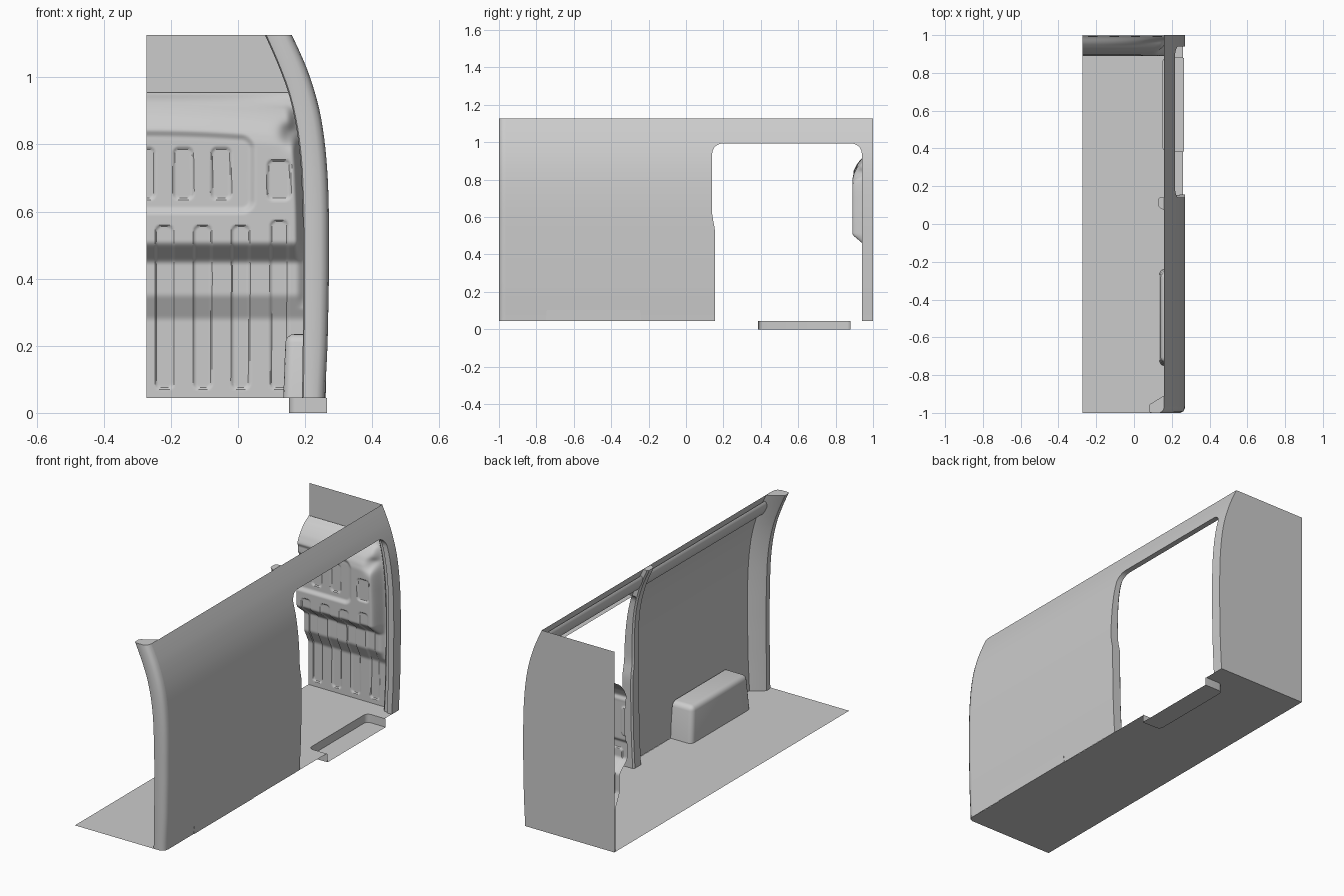
import bpy, bmesh, math

if "Cube" in bpy.data.objects:
    bpy.data.objects.remove(bpy.data.objects["Cube"])

X0, FLOOR, TOP = -0.273, 0.045, 1.127
OUTER = [(.045, .259), (.2, .267), (.4, .271), (.6, .271), (.7, .268), (.8, .26), (.9, .245), (1.0, .216), (1.06, .192), (1.127, .16)]
INNER = [(.045, .19), (.1, .192), (.4, .195), (.6, .193), (.75, .187), (.85, .175), (.95, .153), (1.05, .115), (1.127, .08)]
RELIEF = [(.045, .99), (.28, .99), (.35, .955), (.45, .955), (.505, .89), (.82, .89), (.85, .897),
          (.885, .915), (.91, .935), (.935, .96), (.955, .998)]


def lerp_table(t, z):
    for (a, u), (b, v) in zip(t, t[1:]):
        if z <= b:
            return u + (v - u) * max(0, (z - a) / (b - a))
    return t[-1][1]


def smooth_table(t, z, w=.04):
    return sum(lerp_table(t, min(max(z + w * k / 3, t[0][0]), t[-1][0])) for k in range(-3, 4)) / 7


def xo(z): return smooth_table(OUTER, z) if z < 1.08 else lerp_table(OUTER, z)
def xi(z): return smooth_table(INNER, z) if z < 1.08 else lerp_table(INNER, z)


def ss(a, b, v):
    t = min(1, max(0, (v - a) / (b - a)))
    return t * t * (3 - 2 * t)


def span(a, b, n):
    return [a + (b - a) * i / n for i in range(n + 1)]


def finish(name, bm, angle=35):
    bmesh.ops.recalc_face_normals(bm, faces=bm.faces)
    me = bpy.data.meshes.new(name)
    bm.to_mesh(me)
    bm.free()
    ob = bpy.data.objects.new(name, me)
    bpy.context.collection.objects.link(ob)
    bpy.ops.object.select_all(action='DESELECT')
    ob.select_set(True)
    bpy.context.view_layer.objects.active = ob
    bpy.ops.object.shade_smooth_by_angle(angle=math.radians(angle))
    return ob


def add_rows(bm, rows, close=False, caps=False):
    vs = [[bm.verts.new(p) for p in r] for r in rows]
    n = len(rows[0])
    for a, b in zip(vs, vs[1:]):
        for i in range(n if close else n - 1):
            j = (i + 1) % n
            bm.faces.new((a[i], a[j], b[j], b[i]))
    if caps:
        bm.faces.new(vs[0])
        bm.faces.new(vs[-1])


def loft(name, rows, close=False, caps=False, angle=35):
    bm = bmesh.new()
    add_rows(bm, rows, close, caps)
    return finish(name, bm, angle)


# Door opening edges as a function of height
HEAD, R = .993, .055


def corner(z):
    d = max(0, z - (HEAD - R))
    return R - math.sqrt(max(0, R * R - d * d))


def left(z): return .155 - .015 * ss(.52, .62, z) + corner(z)
def right(z): return .94 - corner(z)


zs_low = span(FLOOR, HEAD - R, 30) + [HEAD - R + R * math.sin(math.pi / 2 * i / 8) for i in range(1, 9)]
zs_top = span(HEAD, TOP, 8)
zs = zs_low + zs_top[1:]

# Outer side wall with door opening
bm = bmesh.new()
add_rows(bm, [[(xo(z), y, z) for y in span(-.965, left(z), 4)] for z in zs_low])
add_rows(bm, [[(xo(z), y, z) for y in span(right(z), 1, 2)] for z in zs_low])
ys = span(-.965, left(HEAD), 4) + span(right(HEAD), 1, 2)
add_rows(bm, [[(xo(z), y, z) for y in ys] for z in zs_top])
bmesh.ops.remove_doubles(bm, verts=bm.verts, dist=1e-5)
finish("side_wall", bm)

# Inward flange around the door opening
path = [(left(z), z) for z in zs_low] + [(right(z), z) for z in reversed(zs_low)]
loft("door_jamb", [[(xo(z), y, z), (xo(z) - .012, y, z), (xo(z) - .03, y, z)] for y, z in path])


# Pillars lofted along the wall curve
def front_section(z):
    o, i = xo(z), xi(z)
    return [(x, y, z) for x, y in ((o, -.965), (o - .003, -.98), (o - .01, -.992), (o - .025, -1), (i + .015, -1),
            (i + .004, -.996), (i, -.985), (i, -.96), (i + .008, -.952), (o - .012, -.915), (o - .001, -.91))]


loft("front_pillar", [front_section(z) for z in zs], True, True)


def inner_section(z, y0, y1, depth, lim):
    o = xo(z) - .002
    i = max(o - depth, lim)
    return [(o, y0, z), (i + .012, y0 + .008, z), (i, y0 + .02, z), (i, y1 - .008, z), (i + .008, y1, z), (o, y1, z)]


loft("middle_pillar", [inner_section(z, .075, left(min(z, .9)) - .001, .055 - .023 * ss(.5, 1.1, z), .128) for z in zs], True, True)
loft("rear_pillar", [inner_section(z, .941, .998, .06, .162) for z in zs if z < 1.08], True, True)

# Roof rail inside the upper wall edge
rail = [(.212, 1.0), (.185, 1.015), (.174, 1.035), (.163, 1.06), (.163, 1.08), (.17, 1.09), (.18, 1.082)]
loft("roof_rail", [[(x, y, z) for x, z in rail] for y in (-.93, 1)], True, True)

# Floor with a dropped step at the door
bm = bmesh.new()
A, B, SX, r = .385, .88, .152, .025
notch = [(.259, A)]
for cy, s in ((A + r, 180), (B - r, 90)):
    for k in range(6):
        t = math.radians(s + 90 - 18 * k)
        notch.append((SX + r + r * math.cos(t), cy + r * math.sin(t)))
notch.append((.259, B))
outline = [(X0, -1), (.235, -1), (.252, -.99), (.259, -.965)] + notch + [(.259, 1), (X0, 1)]
bm.faces.new([bm.verts.new((x, y, FLOOR)) for x, y in outline])
step = [(.265, A)] + notch[1:-1] + [(.265, B)]
add_rows(bm, [[(x, y, z) for x, y in step] for z in (FLOOR, 0)])
bm.faces.new([bm.verts.new((x, y, 0)) for x, y in step])
finish("floor_with_step", bm)

# Wheel arch box
bm = bmesh.new()
bmesh.ops.create_cube(bm, size=1)
for v in bm.verts:
    up = v.co.z > 0
    inner = v.co.x < 0
    v.co = ((.142 if up else .135) if inner else .262,
            -.495 + math.copysign(.235 if up else .255, v.co.y), .235 if up else FLOOR)
edges = [e for e in bm.edges if not all(v.co.x > .2 for v in e.verts) and not all(v.co.z < .1 for v in e.verts)
         or all(v.co.z > .1 for v in e.verts) and not all(v.co.x > .2 for v in e.verts)]
bmesh.ops.bevel(bm, geom=edges, offset=.026, segments=4, profile=.5, affect='EDGES')
finish("wheel_arch", bm)

# Flat rear bulkhead sheet
loft("bulkhead_sheet", [[(X0, 1, z), (xo(z), 1, z)] for z in zs])


# Pressed relief on the bulkhead
def box(x, z, x0, x1, z0, z1, r):
    dx = abs(x - (x0 + x1) / 2) - (x1 - x0) / 2 + r
    dz = abs(z - (z0 + z1) / 2) - (z1 - z0) / 2 + r
    return math.hypot(max(dx, 0), max(dz, 0)) + min(max(dx, dz), 0) - r


SLOTS = [(c - .028, c + .028, .07, .575 if c > .1 else .56) for c in (-.219, -.105, .008, .123)]
SLOTS += [(c - .031, c + .031, .635, .792) for c in (-.277, -.163, -.05)] + [(.086, .158, .633, .755)]


def relief_y(x, z):
    bend = .028 * max(0, (x - X0) / .45) ** 2 * ss(.6, .85, z) * (1 - ss(.91, .955, z))
    y = smooth_table(RELIEF, z + bend, .008)
    frame = box(x, z + bend, -.5, .055, .59, .845, .045)
    y += .012 * ss(0, -.024, frame)
    d = min(box(x, z, *s, .018) for s in SLOTS)
    y += .006 * ss(.001, -.006, d)
    y += .045 * math.exp(-((x - .165) / .03) ** 2 - ((z - .835) / .032) ** 2)
    edge = xi(z) + .008
    if y < .975:
        y += (.975 - y) * ss(edge - .04, edge, x) ** 2
    return min(y, .998)


rows = []
for z in span(FLOOR, .955, 182):
    rows.append([(x, relief_y(x, z), z) for x in span(X0, xi(z) + .012, 110)])
loft("bulkhead_relief", rows)
